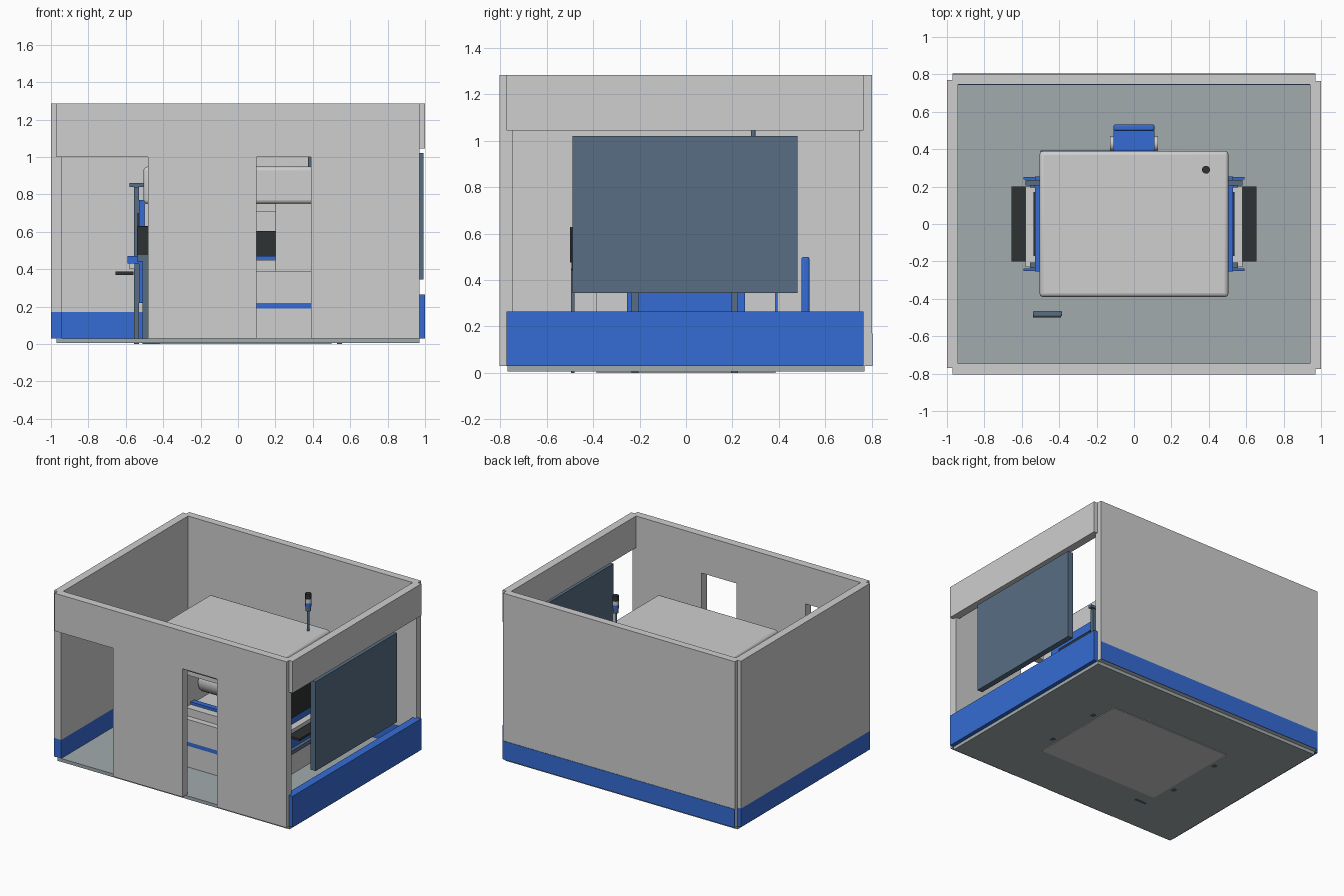
import bpy, math

cube = bpy.data.objects.get("Cube")
if cube:
    bpy.data.objects.remove(cube, do_unlink=True)


def material(name, rgb):
    m = bpy.data.materials.new(name)
    m.use_nodes = True
    m.diffuse_color = (*rgb, 1)
    m.node_tree.nodes["Principled BSDF"].inputs["Base Color"].default_value = (*rgb, 1)
    return m


GREY = material("light grey", (0.62, 0.62, 0.62))
BLUE = material("bright blue", (0.036, 0.15, 0.66))
STEEL = material("slate blue", (0.095, 0.155, 0.23))
DARK = material("charcoal", (0.027, 0.032, 0.033))
FLOOR = material("floor grey", (0.36, 0.41, 0.42))


def finish(ob, name, mat, bevel=0):
    ob.name = name
    ob.data.materials.append(mat)
    if bevel:
        mod = ob.modifiers.new("rounded edges", "BEVEL")
        mod.width = bevel
        mod.segments = 3
        bpy.ops.object.shade_smooth_by_angle()
    return ob


def box(name, mat, x, y, z, bevel=0):
    """Box from its (min, max) range on each axis."""
    bpy.ops.mesh.primitive_cube_add(size=1, location=[sum(r) / 2 for r in (x, y, z)])
    ob = bpy.context.object
    ob.scale = [r[1] - r[0] for r in (x, y, z)]
    bpy.ops.object.transform_apply(location=False, rotation=False, scale=True)
    return finish(ob, name, mat, bevel)


def cylinder(name, mat, loc, radius, depth, axis="Z"):
    turn = {"X": (0, math.pi / 2, 0), "Y": (math.pi / 2, 0, 0), "Z": (0, 0, 0)}[axis]
    bpy.ops.mesh.primitive_cylinder_add(vertices=24, radius=radius, depth=depth,
                                        location=loc, rotation=turn)
    ob = finish(bpy.context.object, name, mat)
    bpy.ops.object.shade_smooth_by_angle()
    return ob


TOP = 1.285
BASE = 0.03

# Floor plate
box("floor", FLOOR, (-0.97, 0.97), (-0.77, 0.77), (0.005, BASE))

# Back wall with skirting on both faces
box("back_wall", GREY, (-0.97, 0.97), (0.745, 0.802), (BASE, TOP))
for side, y in (("inner", 0.743), ("outer", 0.8)):
    box(f"back_skirting_{side}", BLUE, (-0.97, 0.97), (y, y + 0.005), (BASE, 0.17))

# Closed side wall
box("right_wall", GREY, (-1, -0.94), (-0.77, 0.77), (0.17, TOP))
box("right_skirting", BLUE, (-1, -0.94), (-0.77, 0.77), (BASE, 0.17))

# Open side with header, low blue wall and hanging door
box("left_header", GREY, (0.94, 1), (-0.775, 0.765), (1.045, TOP))
box("left_low_wall", BLUE, (0.94, 1), (-0.775, 0.765), (BASE, 0.265))
box("left_door", STEEL, (0.95, 0.993), (-0.49, 0.48), (0.345, 1.02))

# Front wall: header sections between two full-height panels
for name, x0, x1, z0 in (("front_header_outer", -0.97, -0.48, 1.0),
                         ("front_panel_middle", -0.48, 0.1, BASE),
                         ("front_header_inner", 0.1, 0.39, 1.0),
                         ("front_panel_end", 0.39, 0.97, BASE)):
    box(name, GREY, (x0, x1), (-0.805, -0.745), (z0, TOP))

# Machine body around an open work bay
FRONT, REAR = -0.385, 0.385
box("machine_plinth", GREY, (-0.5, 0.5), (FRONT, REAR), (0, 0.19))
box("machine_blue_band", BLUE, (-0.5, 0.5), (FRONT, REAR), (0.19, 0.22))
box("machine_lower_body", GREY, (-0.5, 0.5), (FRONT, REAR), (0.22, 0.39))
box("machine_hood", GREY, (-0.505, 0.505), (FRONT - 0.005, REAR + 0.005), (0.75, 0.948), 0.02)
box("machine_rear_body", GREY, (-0.5, 0.5), (0.02, REAR), (0.39, 0.75))
box("machine_rear_panel", BLUE, (-0.5, 0.12), (REAR, 0.394), (0.22, 0.74))
for s, side in ((1, "left"), (-1, "right")):
    box(f"machine_{side}_column", GREY, sorted((s * 0.2, s * 0.5)), (FRONT + 0.01, 0.02),
        (0.39, 0.75))
box("bay_table", GREY, (-0.2, 0.2), (-0.34, 0.02), (0.39, 0.45))
box("bay_rail", BLUE, (-0.2, 0.2), (-0.28, -0.24), (0.45, 0.47))
box("bay_window", DARK, (-0.2, 0.2), (-0.02, 0.02), (0.47, 0.605))
cylinder("bay_drum", GREY, (-0.06, -0.12, 0.6), 0.1, 0.24, "X")
box("bay_lintel", GREY, (-0.2, 0.2), (-0.35, 0.02), (0.705, 0.75))

# Loading stations on both sides of the machine
for s, side in ((1, "left"), (-1, "right")):
    def station(part, mat, x0, x1, y, z):
        box(f"{side}_station_{part}", mat, sorted((s * x0, s * x1)), y, z)

    station("blue_panel", BLUE, 0.5, 0.53, (-0.255, 0.255), (0.22, 0.77))
    station("window", DARK, 0.53, 0.536, (-0.17, 0.17), (0.48, 0.7))
    station("shelf", GREY, 0.53, 0.58, (-0.23, 0.2), (0.4, 0.43))
    station("tray", DARK, 0.56, 0.655, (-0.2, 0.2), (0.37, 0.387))
    station("lower_rail", STEEL, 0.53, 0.555, (-0.22, 0.21), (0.22, 0.25))
    station("top_bracket", STEEL, 0.5, 0.58, (0.205, 0.235), (0.84, 0.86))
    for label, y in (("front", -0.22), ("rear", 0.21)):
        station(f"{label}_post", STEEL, 0.53, 0.555, (y - 0.015, y + 0.015),
                (0, 0.84 if y > 0 else 0.45))
    for label, y in (("front", -0.245), ("rear", 0.245)):
        station(f"{label}_guide", BLUE, 0.52, 0.59, (y - 0.007, y + 0.007), (0.43, 0.47))

# Operator panel on a pillar
box("operator_pillar", STEEL, (-0.51, -0.42), (-0.495, -0.48), (0, 0.45))
box("operator_panel", STEEL, (-0.54, -0.385), (-0.493, -0.465), (0.44, 0.63), 0.005)
box("operator_screen", DARK, (-0.54, -0.39), (-0.501, -0.493), (0.475, 0.628))

# Rear cart with upright push plate
box("cart_bed", BLUE, (-0.11, 0.11), (0.39, 0.5), (0.07, 0.24))
box("cart_push_plate", BLUE, (-0.11, 0.11), (0.497, 0.533), (0.05, 0.5), 0.012)
for s in (-1, 1):
    cylinder("cart_wheel", GREY, (s * 0.118, 0.43, 0.07), 0.04, 0.018, "X")

# Signal tower
for name, mat, r, z0, z1 in (("tower_pole", STEEL, 0.01, 0.94, 1.1),
                             ("tower_lamp_base", STEEL, 0.02, 1.1, 1.13),
                             ("tower_lamp_blue", BLUE, 0.021, 1.13, 1.16),
                             ("tower_lamp_light", GREY, 0.021, 1.16, 1.19),
                             ("tower_cap", DARK, 0.021, 1.19, 1.23)):
    cylinder(name, mat, (0.385, 0.29, (z0 + z1) / 2), r, z1 - z0)
